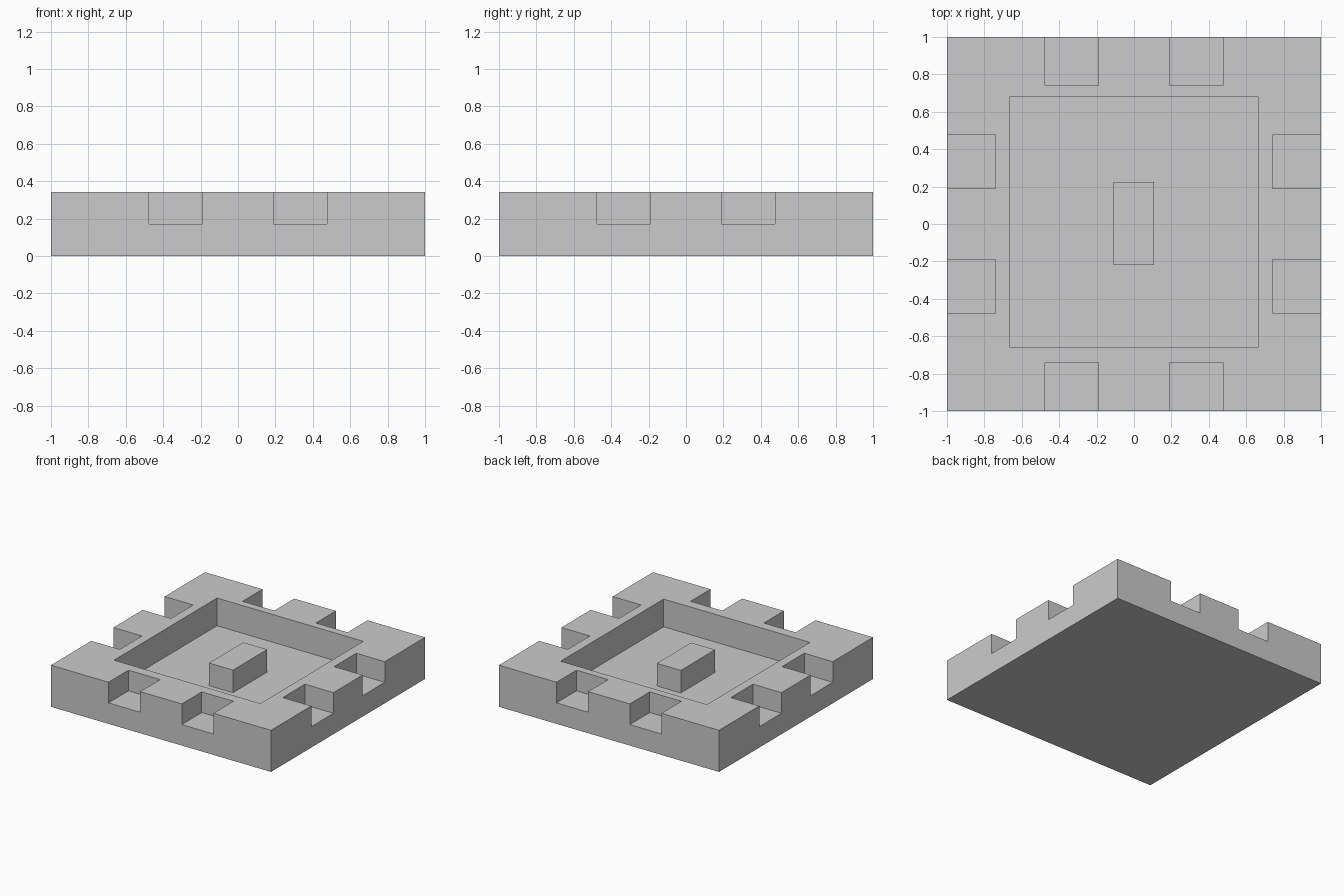
import bpy

cube = bpy.data.objects.get("Cube")
if cube:
    bpy.data.objects.remove(cube, do_unlink=True)

TOP = 0.342
FLOOR = 0.114
NOTCH_Z = 0.172
ABOVE = 0.5   # cutters rise past the top
OUT = 1.1     # and past the sides

grey = bpy.data.materials.new("plain grey")
grey.use_nodes = True
grey.diffuse_color = (0.6, 0.6, 0.6, 1)
grey.node_tree.nodes["Principled BSDF"].inputs["Base Color"].default_value = grey.diffuse_color


def box(name, xs, ys, zs):
    """Axis-aligned box given its range on each axis."""
    spans = (xs, ys, zs)
    bpy.ops.mesh.primitive_cube_add(size=1, location=[sum(s) / 2 for s in spans])
    ob = bpy.context.object
    ob.name = name
    ob.scale = [max(s) - min(s) for s in spans]
    bpy.ops.object.transform_apply(location=False, rotation=False, scale=True)
    ob.data.materials.append(grey)
    return ob


def cut(target, cutter):
    """Subtract the cutter from the target and drop it."""
    mod = target.modifiers.new("cut", "BOOLEAN")
    mod.operation = "DIFFERENCE"
    mod.solver = "EXACT"
    mod.object = cutter
    bpy.context.view_layer.objects.active = target
    bpy.ops.object.modifier_apply(modifier=mod.name)
    bpy.data.objects.remove(cutter, do_unlink=True)


# Square slab with a shallow basin
tray = box("tray", (-1, 1), (-1, 1), (0, TOP))
cut(tray, box("basin_cutter", (-0.666, 0.664), (-0.658, 0.679), (FLOOR, ABOVE)))

# Two half-height notches along every side
for side in (-1, 1):
    for along in (-0.333, 0.333):
        span = (along - 0.144, along + 0.144)
        reach = (side * 0.741, side * OUT)
        cut(tray, box("notch_cutter", span, reach, (NOTCH_Z, ABOVE)))
        cut(tray, box("notch_cutter", reach, span, (NOTCH_Z, ABOVE)))

# Block standing in the middle of the basin
box("centre_block", (-0.11, 0.108), (-0.22, 0.225), (FLOOR - 0.01, 0.3))
